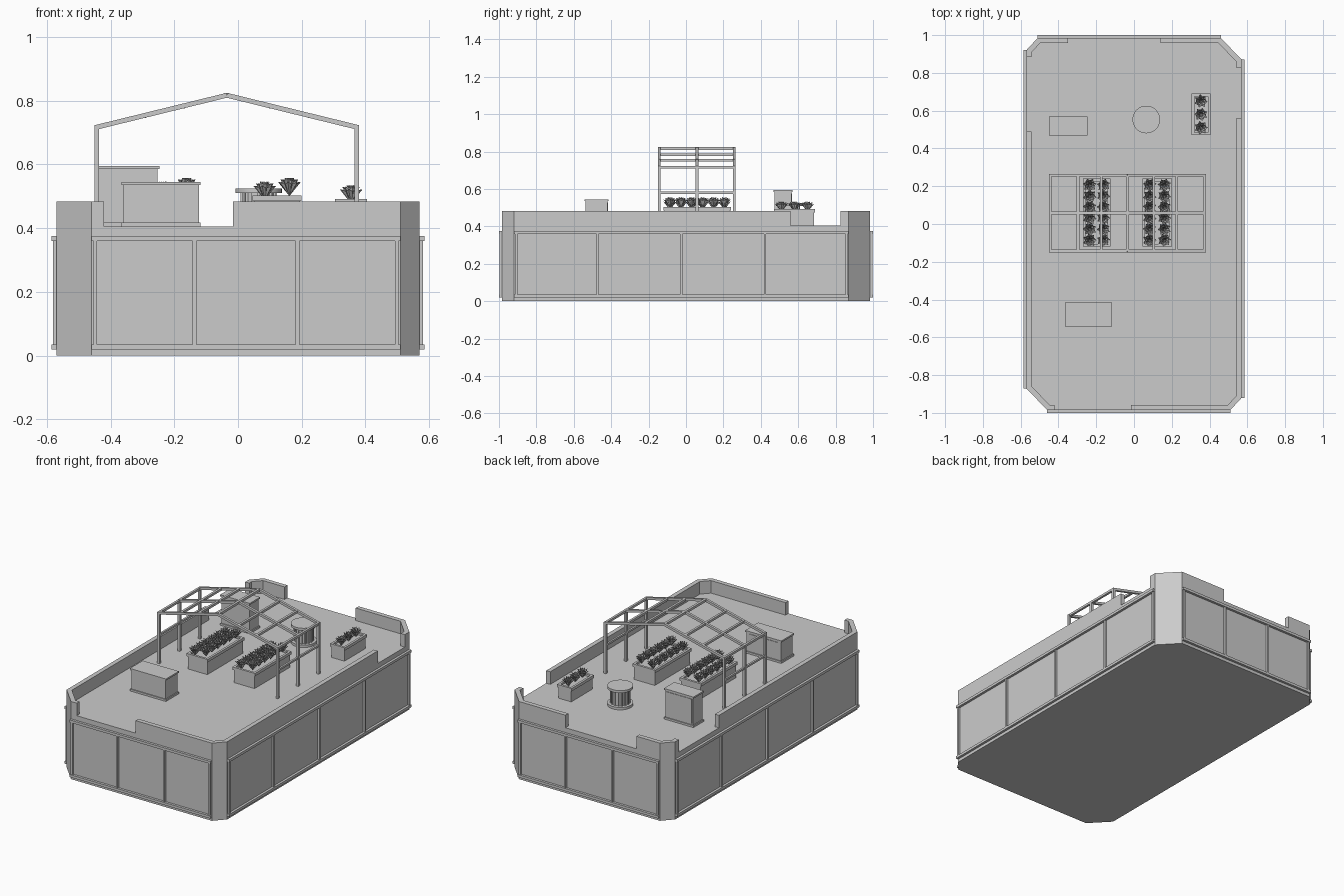
import bpy, bmesh, math
from mathutils import Vector, Matrix

cube = bpy.data.objects.get("Cube")
if cube:
    bpy.data.objects.remove(cube, do_unlink=True)

grey = bpy.data.materials.new("plain_grey")
grey.use_nodes = True
grey.diffuse_color = (0.6, 0.6, 0.6, 1)
grey.node_tree.nodes["Principled BSDF"].inputs["Base Color"].default_value = (0.6, 0.6, 0.6, 1)

DECK = 0.405


def finish(name, bm):
    bmesh.ops.recalc_face_normals(bm, faces=bm.faces)
    mesh = bpy.data.meshes.new(name)
    bm.to_mesh(mesh)
    bm.free()
    mesh.materials.append(grey)
    obj = bpy.data.objects.new(name, mesh)
    bpy.context.collection.objects.link(obj)
    return obj


def add_box(bm, x0, x1, y0, y1, z0, z1):
    size = Matrix.Diagonal((x1 - x0, y1 - y0, z1 - z0, 1))
    place = Matrix.Translation(((x0 + x1) / 2, (y0 + y1) / 2, (z0 + z1) / 2))
    bmesh.ops.create_cube(bm, size=1, matrix=place @ size)


def add_bar(bm, a, b, width=0.015, depth=None):
    """Rectangular bar between two points; width is horizontal."""
    a, b = Vector(a), Vector(b)
    d = b - a
    axis = d.normalized()
    side = axis.cross(Vector((0, 0, 1)))
    side = Vector((0, 1, 0)) if side.length < 0.01 else side.normalized()
    up = side.cross(axis)
    rot = Matrix((side, axis, up)).transposed().to_4x4()
    size = Matrix.Diagonal((width, d.length, depth or width, 1))
    bmesh.ops.create_cube(bm, size=1, matrix=Matrix.Translation((a + b) / 2) @ rot @ size)


def add_prism(bm, outline, z0, z1):
    low = [bm.verts.new((x, y, z0)) for x, y in outline]
    high = [bm.verts.new((x, y, z1)) for x, y in outline]
    bm.faces.new(low)
    bm.faces.new(high)
    n = len(outline)
    for i in range(n):
        j = (i + 1) % n
        bm.faces.new((low[i], low[j], high[j], high[i]))


# Base block with cut corners (half outline, rotated for the other half)
half = [(-0.46, -0.985), (0.51, -0.985), (0.57, -0.92), (0.57, 0.87)]
outline = half + [(-x, -y) for x, y in half]
bm = bmesh.new()
add_prism(bm, outline, 0, DECK)
finish("base_block", bm)


# Parapet strips, mitred around the cut corners
def parapet(name, path, thick=0.028):
    pts = [Vector(p) for p in path]
    normals = []
    for a, b in zip(pts, pts[1:]):
        d = (b - a).normalized()
        normals.append(Vector((-d.y, d.x)))
    inner = []
    for i, p in enumerate(pts):
        n0, n1 = normals[max(i - 1, 0)], normals[min(i, len(normals) - 1)]
        inner.append(p + (n0 + n1) * thick / (1 + n0.dot(n1)))
    bm = bmesh.new()
    add_prism(bm, [tuple(p) for p in pts + inner[::-1]], DECK - 0.01, 0.483)
    finish(name, bm)


o = outline
parapet("parapet_front_right", [(-0.015, -0.985), o[1], o[2], (0.57, 0.56)])
parapet("parapet_back_right", [(0.57, 0.825), o[3], o[4], (0.14, 0.985)])
parapet("parapet_back_left", [(-0.35, 0.985), o[5], o[6], (-0.57, 0.885)])
parapet("parapet_front_left", [(-0.57, 0.49), o[7], o[0], (-0.42, -0.985)])


# Framed wall panels on the four long faces
def wall_frame(name, a, b, bays):
    a, b = Vector((*a, 0)), Vector((*b, 0))
    d = (b - a).normalized()
    out = Vector((d.y, -d.x, 0))
    bm = bmesh.new()
    up = Vector((0, 0, 1))
    for z in (0.027, 0.367):
        off = out * 0.005 + up * z
        add_bar(bm, a + off, b + off, 0.02, 0.016)
    for i in range(bays + 1):
        inset = 0.012 if i == 0 else -0.012 if i == bays else 0
        p = a + (b - a) * i / bays + d * inset + out * 0.002
        w = 0.012 * abs(d.x) + 0.018 * abs(d.y)
        h = 0.018 * abs(d.x) + 0.012 * abs(d.y)
        add_box(bm, p.x - w / 2, p.x + w / 2, p.y - h / 2, p.y + h / 2, 0.035, 0.36)
    finish(name, bm)


for name, i, bays in (("front", 0, 3), ("right", 2, 4), ("back", 4, 3), ("left", 6, 4)):
    wall_frame(name + "_wall_frame", o[i], o[(i + 1) % 8], bays)

# Greenhouse frame: posts, rafters, purlins and side rails
XL, XR, XM, EAVE, RIDGE = -0.443, 0.373, -0.035, 0.717, 0.817
rows = (-0.143, 0.058, 0.258)
bm = bmesh.new()
for y in rows:
    for x in (XL, XR):
        add_bar(bm, (x, y, DECK), (x, y, EAVE + 0.007))
        add_bar(bm, (x, y, EAVE), (XM, y, RIDGE))
for x in (XL, XR):
    for t in (0, 0.36, 0.66):
        px, pz = x + (XM - x) * t, EAVE + (RIDGE - EAVE) * t
        add_bar(bm, (px, rows[0], pz), (px, rows[2], pz), 0.014)
    add_bar(bm, (x, rows[0], 0.58), (x, rows[2], 0.58), 0.012)
add_bar(bm, (XM, rows[0], RIDGE), (XM, rows[2], RIDGE))
finish("greenhouse_frame", bm)


# Planter boxes with rims, soil and leafy plants
def add_plant(bm, x, y, z, turn):
    for tier, (reach, rise) in enumerate(((0.036, 0.042), (0.028, 0.05), (0.015, 0.055))):
        for k in range(7):
            ang = turn + tier * 0.4 + k * math.tau / 7

            def at(r, a, h):
                return bm.verts.new((x + r * math.cos(a), y + r * math.sin(a), z + h))
            root = at(0.002, ang, 0)
            tip = at(reach, ang, rise)
            left = at(reach * 0.7, ang + 0.42, rise * 0.85)
            right = at(reach * 0.7, ang - 0.42, rise * 0.85)
            bm.faces.new((root, right, tip))
            bm.faces.new((root, tip, left))


def planter(name, x0, x1, y0, y1, top, columns, count):
    bm = bmesh.new()
    add_box(bm, x0 + 0.006, x1 - 0.006, y0 + 0.006, y1 - 0.006, DECK, top - 0.012)
    rim = 0.014
    for bx0, bx1, by0, by1 in ((x0, x1, y0, y0 + rim), (x0, x1, y1 - rim, y1),
                               (x0, x0 + rim, y0 + rim, y1 - rim),
                               (x1 - rim, x1, y0 + rim, y1 - rim)):
        add_box(bm, bx0, bx1, by0, by1, top - 0.018, top)
    finish(name + "_box", bm)
    bm = bmesh.new()
    for c in range(columns):
        x = x0 + (x1 - x0) * (c + 0.5) / columns
        for r in range(count):
            y = y0 + 0.005 + (y1 - y0 - 0.01) * (r + 0.5) / count
            add_plant(bm, x, y, top - 0.012 + 0.012 * (c % 2), r * 1.3 + c)
    finish(name + "_plants", bm)


planter("left_planter", -0.27, -0.125, -0.12, 0.24, 0.503, 2, 6)
planter("right_planter", 0.045, 0.2, -0.12, 0.24, 0.503, 2, 6)
planter("back_planter", 0.305, 0.405, 0.47, 0.69, 0.492, 1, 3)


# Storage cabinets with lid, plinth and door plate
def cabinet(name, x0, x1, y0, y1, top, door_y, door_x0, door_x1):
    bm = bmesh.new()
    add_box(bm, x0 + 0.006, x1 - 0.006, y0 + 0.006, y1 - 0.006, DECK, top - 0.01)
    add_box(bm, x0, x1, y0, y1, top - 0.01, top)
    add_box(bm, x0, x1, y0, y1, DECK, DECK + 0.012)
    add_box(bm, door_x0, door_x1, door_y - 0.003, door_y + 0.003, DECK + 0.02, top - 0.018)
    finish(name, bm)


cabinet("front_cabinet", -0.365, -0.117, -0.542, -0.415, 0.545, -0.415 - 0.006, -0.34, -0.14)
cabinet("back_cabinet", -0.45, -0.247, 0.468, 0.57, 0.595, 0.564, -0.435, -0.262)

# Spool table: two flanges, a round core and upright slats
bm = bmesh.new()
cx, cy = 0.065, 0.553


def add_disc(radius, z0, z1):
    bmesh.ops.create_cone(bm, cap_ends=True, segments=32, radius1=radius, radius2=radius,
                          depth=z1 - z0, matrix=Matrix.Translation((cx, cy, (z0 + z1) / 2)))


add_disc(0.073, DECK, DECK + 0.015)
add_disc(0.052, DECK, 0.515)
add_disc(0.073, 0.51, 0.525)
for k in range(16):
    a = k * math.tau / 16
    x, y = cx + 0.053 * math.cos(a), cy + 0.053 * math.sin(a)
    add_bar(bm, (x, y, DECK + 0.01), (x, y, 0.515), 0.008)
spool = finish("spool_table", bm)
bpy.context.view_layer.objects.active = spool
spool.select_set(True)
bpy.ops.object.shade_smooth_by_angle(angle=math.radians(30))
